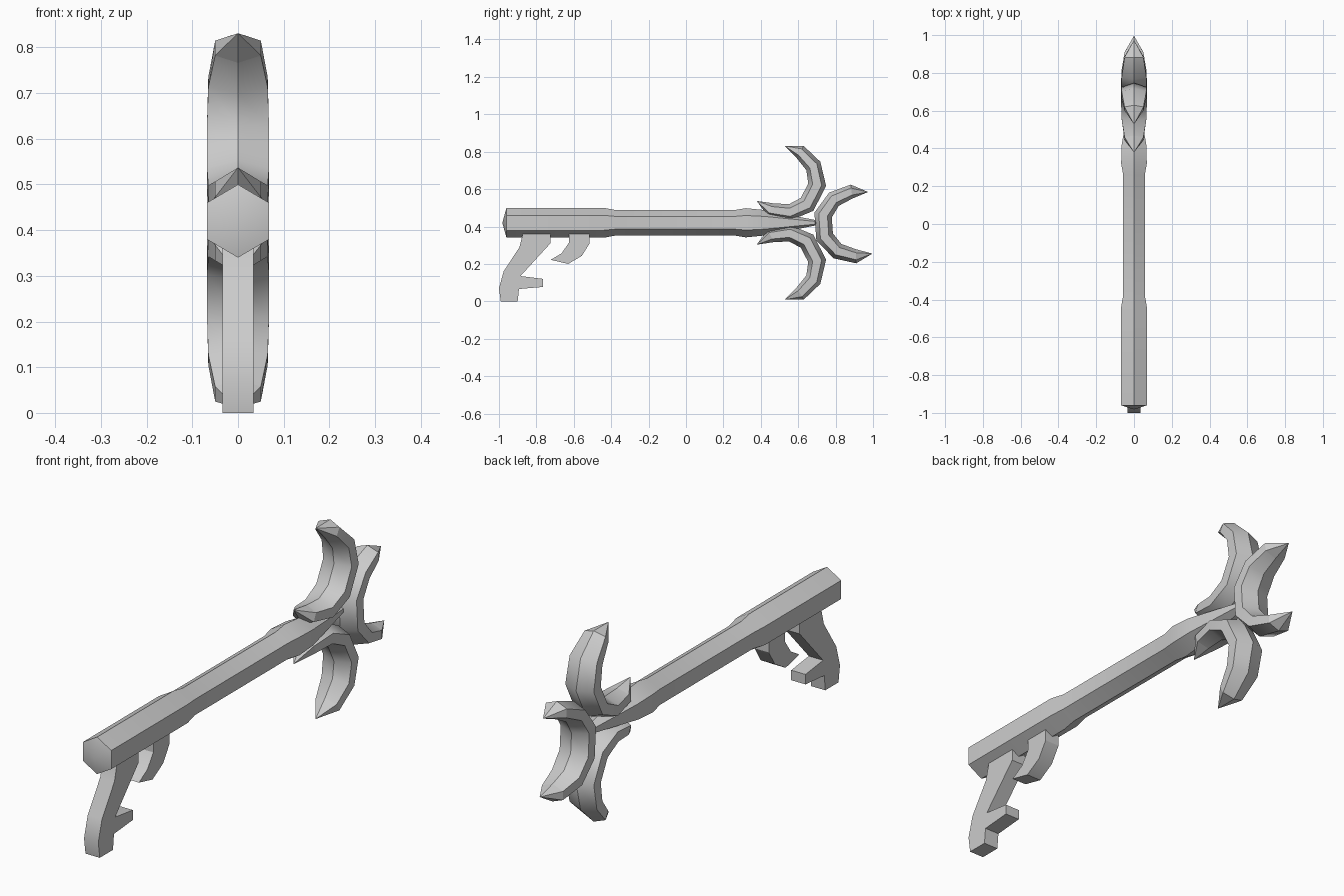
import bpy, bmesh, math
from mathutils import Vector

cube = bpy.data.objects.get("Cube")
if cube:
    bpy.data.objects.remove(cube, do_unlink=True)

MID_Z = 0.42

metal = bpy.data.materials.new("plain_grey")
metal.use_nodes = True
GREY = (0.6, 0.6, 0.6, 1)
metal.diffuse_color = GREY
metal.node_tree.nodes["Principled BSDF"].inputs["Base Color"].default_value = GREY


def make_object(name, bm):
    bmesh.ops.recalc_face_normals(bm, faces=bm.faces)
    for f in bm.faces:
        f.smooth = True
    mesh = bpy.data.meshes.new(name)
    bm.to_mesh(mesh)
    bm.free()
    mesh.materials.append(metal)
    obj = bpy.data.objects.new(name, mesh)
    bpy.context.collection.objects.link(obj)
    return obj


def hex_loft(name, sections, start, end, sharp_ends):
    """Six-sided loft; each section is (outer ridge, inner ridge, half width)."""
    bm = bmesh.new()
    rings = []
    for outer, inner, w in sections:
        o, i, side = Vector(outer), Vector(inner), Vector((w, 0, 0))
        a, b = o.lerp(i, 0.25), o.lerp(i, 0.75)
        rings.append([bm.verts.new(p) for p in (o, a + side, b + side, i, b - side, a - side)])
    tips = [bm.verts.new(start), bm.verts.new(end)]
    for k in range(6):
        n = (k + 1) % 6
        for r, s in zip(rings, rings[1:]):
            bm.faces.new((r[k], r[n], s[n], s[k]))
            bm.edges.get((r[k], s[k])).smooth = False
        for ring, tip in zip((rings[0], rings[-1]), tips):
            bm.faces.new((ring[k], ring[n], tip))
            bm.edges.get((ring[k], ring[n])).smooth = False
            bm.edges.get((ring[k], tip)).smooth = not sharp_ends
    return make_object(name, bm)


# Shaft: hexagonal bar, thinner in the middle, tapering to a point
shaft = [(-0.96, 0.08, 0.068), (-0.44, 0.08, 0.068), (-0.376, 0.068, 0.057),
         (0.26, 0.068, 0.057), (0.32, 0.078, 0.068), (0.42, 0.068, 0.065),
         (0.69, 0.015, 0.02)]
hex_loft("shaft", [((0, y, MID_Z + r), (0, y, MID_Z - r), w) for y, r, w in shaft],
         (0, -0.982, MID_Z), (0, 0.7, MID_Z), False)

# Crescents: half profile as (outer u, outer v, inner u, inner v, half width)
HALF = [(-0.09, 0.211, -0.086, 0.136, 0.05),
        (-0.208, 0.176, -0.162, 0.102, 0.065),
        (-0.294, 0.075, -0.203, 0.043, 0.068)]
TIP = 0.165


def crescent(name, y, z, degrees):
    c, s = math.cos(math.radians(degrees)), math.sin(math.radians(degrees))

    def place(u, v):
        return (0, y + u * c - v * s, z + u * s + v * c)

    full = HALF + [(a, -b, p, -q, w) for a, b, p, q, w in reversed(HALF)]
    sections = [(place(a, b), place(p, q), w) for a, b, p, q, w in full]
    hex_loft(name, sections, place(0, TIP), place(0, -TIP), True)


crescent("back_crescent", 0.985, MID_Z, 4)
crescent("upper_crescent", 0.453, 0.684, 153)
crescent("lower_crescent", 0.453, 2 * MID_Z - 0.684, -153)


# Key teeth: flat profiles in the y-z plane, extruded sideways
def plate(name, outline, half):
    bm = bmesh.new()
    face = bm.faces.new([bm.verts.new((-half, y, z)) for y, z in outline])
    moved = bmesh.ops.extrude_face_region(bm, geom=[face])["geom"]
    bmesh.ops.translate(bm, vec=(2 * half, 0, 0),
                        verts=[v for v in moved if isinstance(v, bmesh.types.BMVert)])
    obj = make_object(name, bm)
    bpy.ops.object.select_all(action="DESELECT")
    obj.select_set(True)
    bpy.context.view_layer.objects.active = obj
    bpy.ops.object.shade_smooth_by_angle(angle=math.radians(30))


plate("long_tooth",
      [(-0.87, 0.37), (-0.725, 0.37), (-0.725, 0.31), (-0.885, 0.135), (-0.765, 0.12),
       (-0.765, 0.077), (-0.893, 0.066), (-0.9, 0), (-0.99, 0), (-1, 0.07),
       (-0.975, 0.16), (-0.89, 0.29)], 0.034)
plate("short_tooth",
      [(-0.625, 0.37), (-0.515, 0.37), (-0.515, 0.31), (-0.557, 0.243), (-0.63, 0.2),
       (-0.723, 0.222), (-0.665, 0.257), (-0.625, 0.315)], 0.034)
